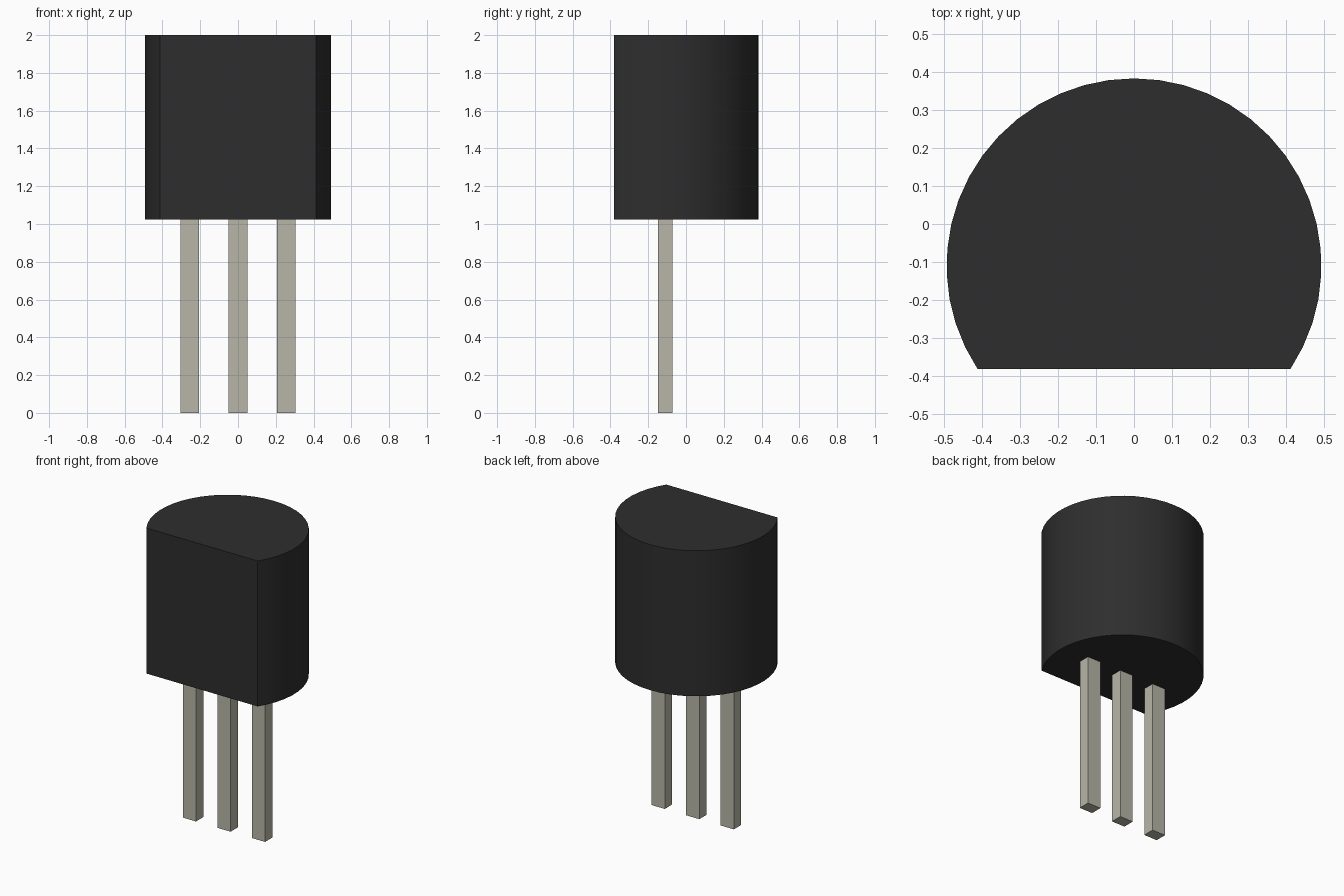
import bpy, bmesh, math

cube = bpy.data.objects.get("Cube")
if cube:
    bpy.data.objects.remove(cube, do_unlink=True)


def material(name, rgb):
    m = bpy.data.materials.new(name)
    m.use_nodes = True
    color = (*rgb, 1)
    m.diffuse_color = color
    m.node_tree.nodes["Principled BSDF"].inputs["Base Color"].default_value = color
    return m


def prism(name, outline, bottom, top, mat):
    """Extrude a counter-clockwise outline from bottom to top."""
    bm = bmesh.new()
    base = bm.faces.new([bm.verts.new((x, y, bottom)) for x, y in outline])
    geom = bmesh.ops.extrude_face_region(bm, geom=[base], use_keep_orig=True)["geom"]
    verts = [g for g in geom if isinstance(g, bmesh.types.BMVert)]
    bmesh.ops.translate(bm, verts=verts, vec=(0, 0, top - bottom))
    bmesh.ops.recalc_face_normals(bm, faces=bm.faces)
    mesh = bpy.data.meshes.new(name)
    bm.to_mesh(mesh)
    bm.free()
    mesh.materials.append(mat)
    obj = bpy.data.objects.new(name, mesh)
    bpy.context.collection.objects.link(obj)
    return obj


black = material("black_plastic", (0.027, 0.027, 0.027))
metal = material("tinned_metal", (0.48, 0.47, 0.39))

# Body: round case cut flat at the front
RADIUS, CENTER_Y, FLAT_Y, SEGMENTS = 0.493, -0.11, -0.381, 32
BODY_BOTTOM = 1.025
start = math.asin((FLAT_Y - CENTER_Y) / RADIUS)
sweep = math.pi - 2 * start
angles = [start + sweep * i / SEGMENTS for i in range(SEGMENTS + 1)]
arc = [(RADIUS * math.cos(a), CENTER_Y + RADIUS * math.sin(a)) for a in angles]
body = prism("body", arc, BODY_BOTTOM, 2, black)
bpy.context.view_layer.objects.active = body
body.select_set(True)
bpy.ops.object.shade_smooth_by_angle(angle=math.radians(30))
body.select_set(False)

# Three square-cut legs
HALF_W, HALF_D, SPACING = 0.049, 0.039, 0.256
for name, side in (("right_leg", -1), ("middle_leg", 0), ("left_leg", 1)):
    x = side * SPACING
    outline = [(x + sx * HALF_W, CENTER_Y + sy * HALF_D)
               for sx, sy in ((-1, -1), (1, -1), (1, 1), (-1, 1))]
    prism(name, outline, 0, BODY_BOTTOM, metal)
